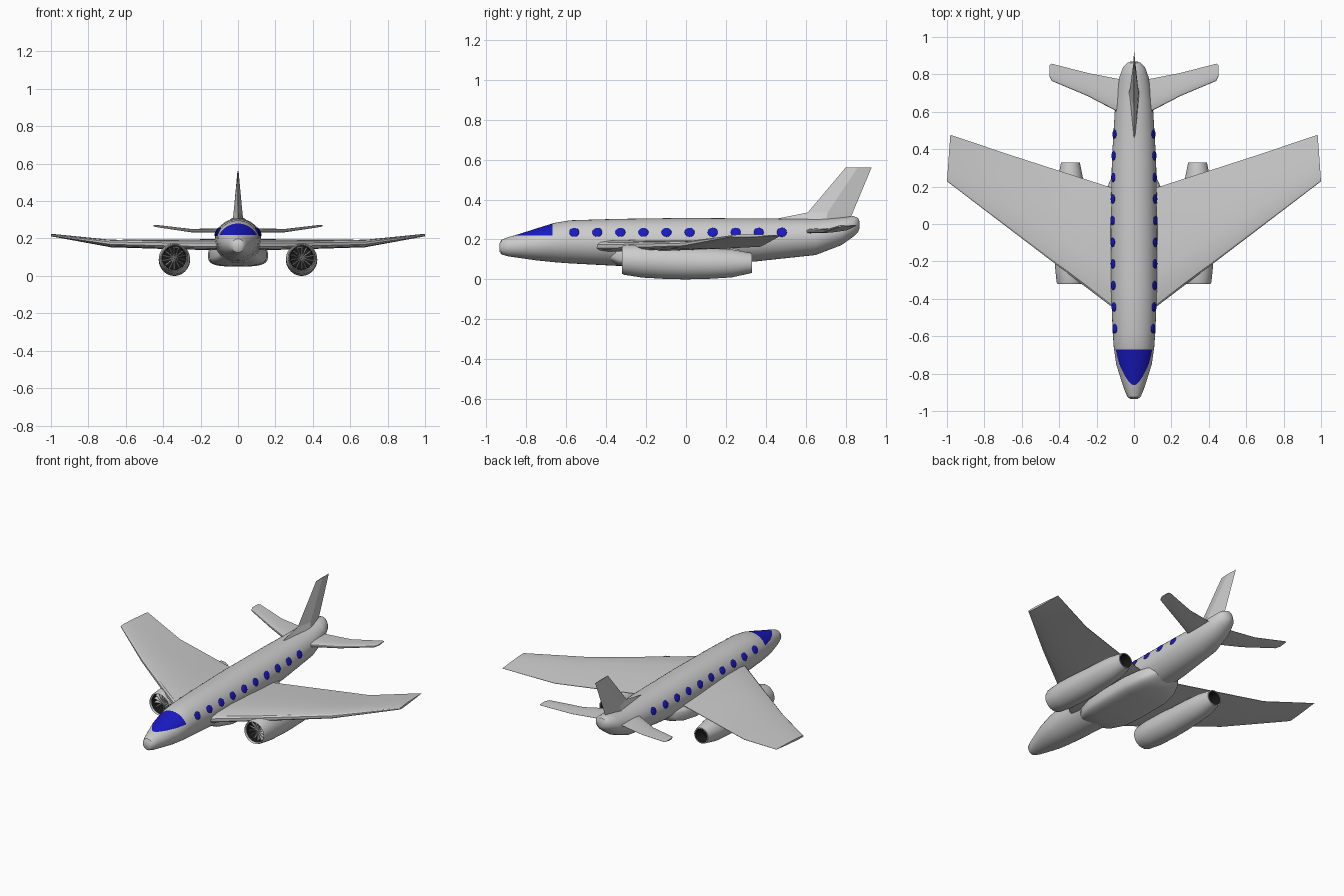
import bpy, bmesh
from math import sin, cos, pi, radians, sqrt
from mathutils import Matrix, Vector

if "Cube" in bpy.data.objects:
    bpy.data.objects.remove(bpy.data.objects["Cube"])


def material(name, colour):
    m = bpy.data.materials.new(name)
    m.use_nodes = True
    m.diffuse_color = colour
    m.node_tree.nodes["Principled BSDF"].inputs["Base Color"].default_value = colour
    return m


BLUE = material("window_blue", (0.01, 0.01, 0.55, 1))
DARK = material("engine_dark", (0.01, 0.01, 0.01, 1))


def finish(name, bm, mats=(None,), mirror=False, smooth=35):
    bmesh.ops.recalc_face_normals(bm, faces=bm.faces)
    mesh = bpy.data.meshes.new(name)
    bm.to_mesh(mesh)
    bm.free()
    for m in mats:
        mesh.materials.append(m)
    ob = bpy.data.objects.new(name, mesh)
    bpy.context.collection.objects.link(ob)
    if mirror:
        ob.modifiers.new("Mirror", "MIRROR").use_mirror_merge = False
    bpy.ops.object.select_all(action="DESELECT")
    ob.select_set(True)
    bpy.context.view_layer.objects.active = ob
    if smooth:
        bpy.ops.object.shade_smooth_by_angle(angle=radians(smooth))
    return ob


def loft(bm, rings, dark_ends=False):
    """Skin a list of equal closed rings and cap both ends."""
    vs = [[bm.verts.new(p) for p in r] for r in rings]
    n = len(vs[0])
    for k, (a, b) in enumerate(zip(vs, vs[1:])):
        for i in range(n):
            f = bm.faces.new((a[i], a[(i + 1) % n], b[(i + 1) % n], b[i]))
            f.material_index = int(dark_ends and k in (0, len(vs) - 2))
    for r in (vs[0], vs[-1]):
        bm.faces.new(r).material_index = int(dark_ends)


def oval(x, y, z, hw, hh, n=40, power=1.0):
    """Ring across y; power below 1 squares the corners."""
    pts = []
    for i in range(n):
        c, s = cos(2 * pi * i / n), sin(2 * pi * i / n)
        pts.append((x + hw * abs(c) ** power * (1 if c > 0 else -1), y,
                    z + hh * abs(s) ** power * (1 if s > 0 else -1)))
    return pts


# Fuselage: y, half width, bottom, top
HULL = [(-.935, .02, .14, .18), (-.925, .035, .125, .198), (-.89, .05, .115, .212),
        (-.84, .067, .108, .226), (-.75, .095, .095, .255), (-.66, .108, .086, .283),
        (-.58, .114, .08, .296), (-.35, .123, .068, .303), (0, .125, .07, .308),
        (.35, .118, .09, .305), (.65, .1, .122, .303), (.78, .08, .172, .31),
        (.84, .058, .215, .317), (.862, .035, .237, .308), (.87, .015, .255, .29)]
bm = bmesh.new()
loft(bm, [oval(0, y, (b + t) / 2, w, (t - b) / 2) for y, w, b, t in HULL])
# Windshield: cut its borders into the nose and colour the enclosed faces
SHIELD_BACK, SHIELD_LOW = -.67, .22
for co, no in (((0, SHIELD_BACK, 0), (0, 1, 0)), ((0, 0, SHIELD_LOW), (0, 0, 1))):
    nose = [f for f in bm.faces if f.calc_center_median().y < -.6]
    geom = {g for f in nose for g in (f, *f.edges, *f.verts)}
    bmesh.ops.bisect_plane(bm, geom=list(geom), plane_co=co, plane_no=no, dist=1e-5)
for f in bm.faces:
    c = f.calc_center_median()
    f.material_index = int(c.y < SHIELD_BACK and c.z > SHIELD_LOW)
finish("fuselage", bm, (None, BLUE))


def hull_at(y):
    for a, b in zip(HULL, HULL[1:]):
        if a[0] <= y <= b[0]:
            t = (y - a[0]) / (b[0] - a[0])
            return [p + (q - p) * t for p, q in zip(a, b)]


# Cabin windows: flattened domes lying on the hull
bm = bmesh.new()
for i in range(10):
    y, w, b, t = hull_at(-.56 + i * .1156)
    mid, hh, z = (b + t) / 2, (t - b) / 2, .236
    x = w * sqrt(1 - ((z - mid) / hh) ** 2)
    normal = Vector((x / w ** 2, 0, (z - mid) / hh ** 2))
    turn = normal.to_track_quat("Z", "Y").to_matrix().to_4x4()
    bmesh.ops.create_uvsphere(bm, u_segments=20, v_segments=10, radius=.025,
                              matrix=Matrix.Translation((x, y, z)) @ turn
                              @ Matrix.Diagonal((1, 1, .25, 1)))
finish("cabin_windows", bm, (BLUE,), mirror=True)

# Belly fairing
bm = bmesh.new()
loft(bm, [oval(0, y, (b + .17) / 2, w, (.17 - b) / 2, power=.6) for y, w, b in
          ((-.4, .08, .1), (-.34, .12, .07), (-.24, .152, .054), (-.1, .16, .05),
           (.1, .16, .05), (.2, .142, .06), (.27, .11, .08), (.31, .07, .11))])
finish("belly_fairing", bm)

# Wing section as chord fraction and height fraction
FOIL = [(0, -.15), (0, .15), (.02, .32), (.1, .46), (.3, .5), (.6, .36), (1, .03),
        (1, -.03), (.6, -.32), (.3, -.45), (.1, -.42), (.02, -.3)]


def foil_ring(x, lead, trail, z_lead, z_trail, thick, tuck=0):
    return [(x - tuck * c, lead + (trail - lead) * c,
             z_lead + (z_trail - z_lead) * c + thick * h) for c, h in FOIL]


bm = bmesh.new()
loft(bm, [foil_ring(.05, -.495, .172, .165, .165, .065),
          foil_ring(.34, -.275, .265, .168, .165, .055),
          foil_ring(.68, -.016, .375, .175, .165, .042),
          foil_ring(1, .228, .477, .217, .22, .014, .018)])
finish("wings", bm, mirror=True, smooth=30)

bm = bmesh.new()
loft(bm, [foil_ring(.03, .57, .765, .24, .25, .026),
          foil_ring(.25, .685, .808, .24, .247, .018),
          foil_ring(.44, .765, .857, .266, .27, .012),
          foil_ring(.452, .79, .85, .268, .271, .008)])
finish("tailplanes", bm, mirror=True, smooth=30)

# Tail fin with its dorsal fillet: diamond sections
bm = bmesh.new()
loft(bm, [[(0, lead, z), (w, peak, z), (0, trail, z), (-w, peak, z)]
          for z, lead, peak, trail, w in ((.29, .385, .7, .817, .029),
                                          (.335, .61, .71, .836, .024),
                                          (.56, .8, .86, .93, .003))])
finish("tail_fin", bm, smooth=0)

# Engine nacelles, hollow at both ends: y, radius, centre height
ENGINE_X = .34
bm = bmesh.new()
loft(bm, [oval(ENGINE_X, y, z, r, r) for y, r, z in
          ((-.25, .06, .096), (-.31, .064, .096), (-.322, .069, .097), (-.31, .074, .097),
           (-.22, .083, .092), (-.1, .084, .086), (0, .081, .081), (.12, .077, .08),
           (.23, .07, .08), (.33, .05, .082), (.33, .043, .082), (.26, .04, .082))],
     dark_ends=True)
finish("engine_nacelles", bm, (None, DARK), mirror=True)

# Fans: thin twisted blades and a spinner
bm = bmesh.new()
hub = Matrix.Translation((ENGINE_X, -.275, .096))
for i in range(14):
    bmesh.ops.create_cube(bm, size=1, matrix=hub @ Matrix.Rotation(2 * pi * i / 14, 4, "Y")
                          @ Matrix.Translation((0, 0, .034))
                          @ Matrix.Rotation(radians(15), 4, "Z")
                          @ Matrix.Diagonal((.003, .02, .058, 1)))
bmesh.ops.create_cone(bm, segments=20, radius1=.013, radius2=.001, depth=.035, cap_ends=True,
                      matrix=hub @ Matrix.Rotation(pi / 2, 4, "X"))
finish("engine_fans", bm, mirror=True)

# Pylons joining nacelles to wings
bm = bmesh.new()
loft(bm, [oval(ENGINE_X, y, z, w, h, 16, .6) for y, z, w, h in
          ((-.27, .16, .008, .012), (-.18, .16, .016, .02),
           (.1, .15, .016, .025), (.22, .145, .006, .02))])
finish("engine_pylons", bm, mirror=True)
